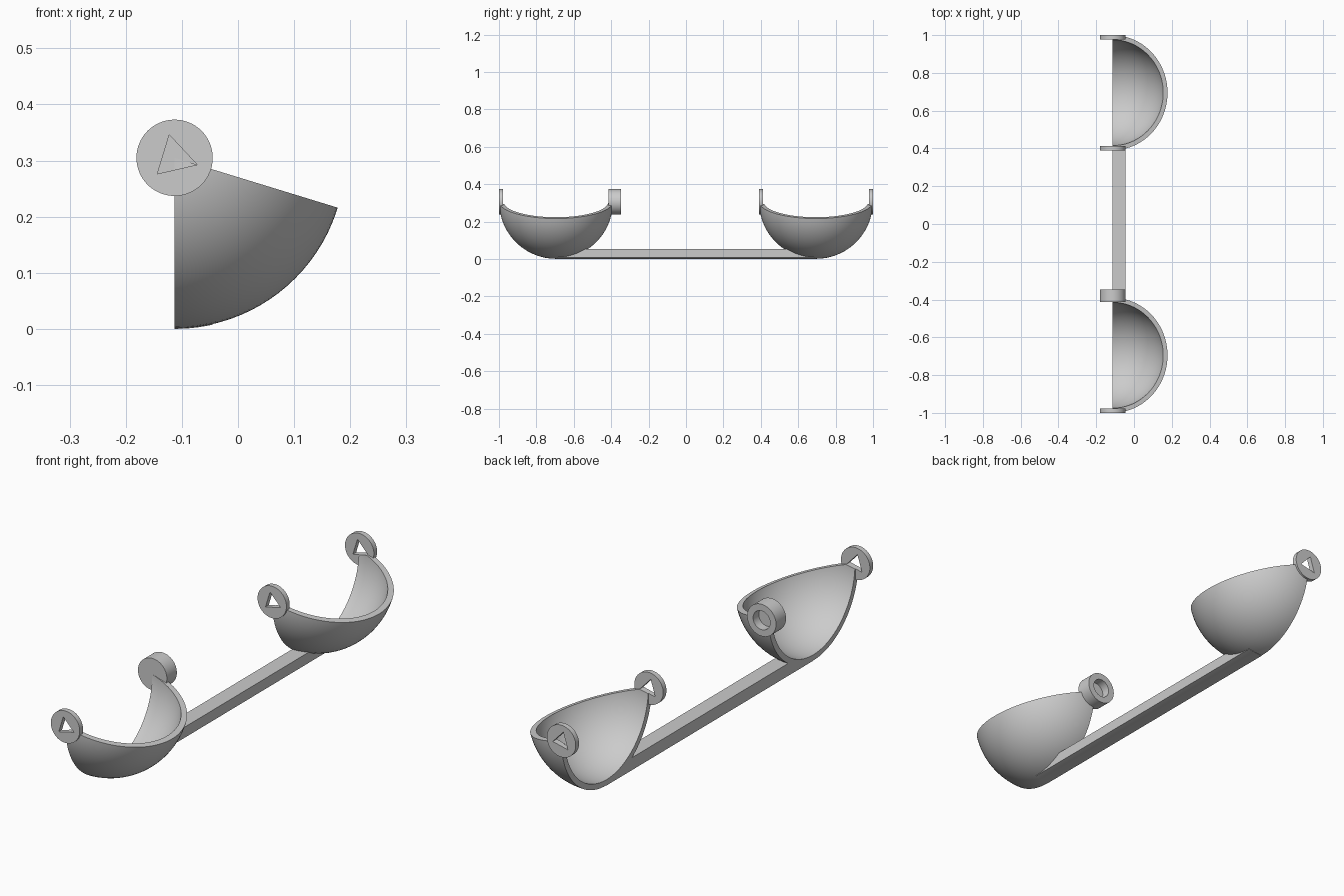
import bpy, bmesh
from math import radians, sin, cos
from mathutils import Matrix, Vector

if "Cube" in bpy.data.objects:
    bpy.data.objects.remove(bpy.data.objects["Cube"])

AX, AZ = -0.113, 0.305      # hinge axis, parallel to y
R, WALL = 0.304, 0.024      # bowl radius and wall thickness
BOWL_Y = 0.695              # distance of each bowl from the middle
DISC_R = 0.068
RIM = radians(-17)          # slope of the upper rim

grey = bpy.data.materials.new("plain grey")
grey.use_nodes = True
colour = (0.6, 0.6, 0.6, 1)
grey.diffuse_color = colour
grey.node_tree.nodes["Principled BSDF"].inputs["Base Color"].default_value = colour


def finish(bm, name):
    bmesh.ops.recalc_face_normals(bm, faces=bm.faces)
    mesh = bpy.data.meshes.new(name)
    bm.to_mesh(mesh)
    bm.free()
    mesh.materials.append(grey)
    ob = bpy.data.objects.new(name, mesh)
    bpy.context.collection.objects.link(ob)
    return ob


def ball(bm, y, radius):
    turn = Matrix.Translation((AX, y, AZ)) @ Matrix.Rotation(radians(90), 4, "X")
    bmesh.ops.create_uvsphere(bm, u_segments=96, v_segments=48, radius=radius, matrix=turn)


def ball_cutter(y, radius):
    bm = bmesh.new()
    ball(bm, y, radius)
    return finish(bm, "ball_cutter")


def prism(name, points, y0, y1):
    """Extrude an (x, z) outline along y."""
    bm = bmesh.new()
    face = bm.faces.new([bm.verts.new((x, y0, z)) for x, z in points])
    new = bmesh.ops.extrude_face_region(bm, geom=[face])["geom"]
    bmesh.ops.translate(bm, vec=(0, y1 - y0, 0),
                        verts=[v for v in new if isinstance(v, bmesh.types.BMVert)])
    return finish(bm, name)


def ring_points(radius, count, start=0):
    angles = [radians(start + 360 * i / count) for i in range(count)]
    return [(AX + radius * cos(a), AZ + radius * sin(a)) for a in angles]


def carve(ob, cutters):
    """Subtract the cutters, then shade smooth with sharp edges."""
    for cutter in cutters:
        cutter.hide_render = True
        mod = ob.modifiers.new("cut", "BOOLEAN")
        mod.operation, mod.solver, mod.object = "DIFFERENCE", "EXACT", cutter
    bpy.context.view_layer.update()
    graph = bpy.context.evaluated_depsgraph_get()
    mesh = bpy.data.meshes.new_from_object(ob.evaluated_get(graph))
    ob.modifiers.clear()
    ob.data = mesh
    for cutter in cutters:
        bpy.data.objects.remove(cutter)
    bpy.ops.object.select_all(action="DESELECT")
    ob.select_set(True)
    bpy.context.view_layer.objects.active = ob
    bpy.ops.object.shade_smooth_by_angle(angle=radians(30))


def triangle_cutter(y0, y1):
    return prism("triangle_cutter", ring_points(0.042, 3, 103), y0, y1)


def bowl(name, y, holes):
    """Wedge of a hollow ball between the vertical cut and the sloping rim."""
    bm = bmesh.new()
    ball(bm, y, R)
    for normal in (Vector((-1, 0, 0)), Vector((-sin(RIM), 0, cos(RIM)))):
        cut = bmesh.ops.bisect_plane(bm, geom=bm.verts[:] + bm.edges[:] + bm.faces[:],
                                     plane_co=(AX, y, AZ), plane_no=normal, clear_outer=True)
        edges = [e for e in cut["geom_cut"]
                 if isinstance(e, bmesh.types.BMEdge) and e.is_boundary]
        bmesh.ops.edgeloop_fill(bm, edges=edges)
    carve(finish(bm, name), [ball_cutter(y, R - WALL)] + [triangle_cutter(*h) for h in holes])


def triangle_disc(name, y0, y1):
    disc = prism(name, ring_points(DISC_R, 64), y0, y1)
    carve(disc, [triangle_cutter(y0 - 0.1, y1 + 0.1)])


# Bowls, opened where a triangular hole passes through the pole
bowl("front_bowl", -BOWL_Y, [(-1.1, -0.9)])
bowl("back_bowl", BOWL_Y, [(0.3, 0.5), (0.9, 1.1)])

# Hinge discs with triangular holes
triangle_disc("front_disc", -1.0, -0.978)
triangle_disc("back_inner_disc", 0.39, 0.412)
triangle_disc("back_outer_disc", 0.978, 1.0)

# Thick hinge cup with a blind round socket facing the back
cup = prism("hinge_cup", ring_points(DISC_R, 64), -0.414, -0.347)
carve(cup, [prism("socket_cutter", ring_points(0.04, 48), -0.385, -0.3)])

# Connecting bar with a rounded underside, trimmed against the bowls
arc = [radians(-90 + 12.9 * i / 8) for i in range(9)]
outline = [(AX + AZ * cos(a), AZ + AZ * sin(a)) for a in arc]
outline += [(outline[-1][0], 0.053), (AX, 0.053)]
bar = prism("connecting_bar", outline, -BOWL_Y, BOWL_Y)
carve(bar, [ball_cutter(side * BOWL_Y, R - 0.003) for side in (-1, 1)])
